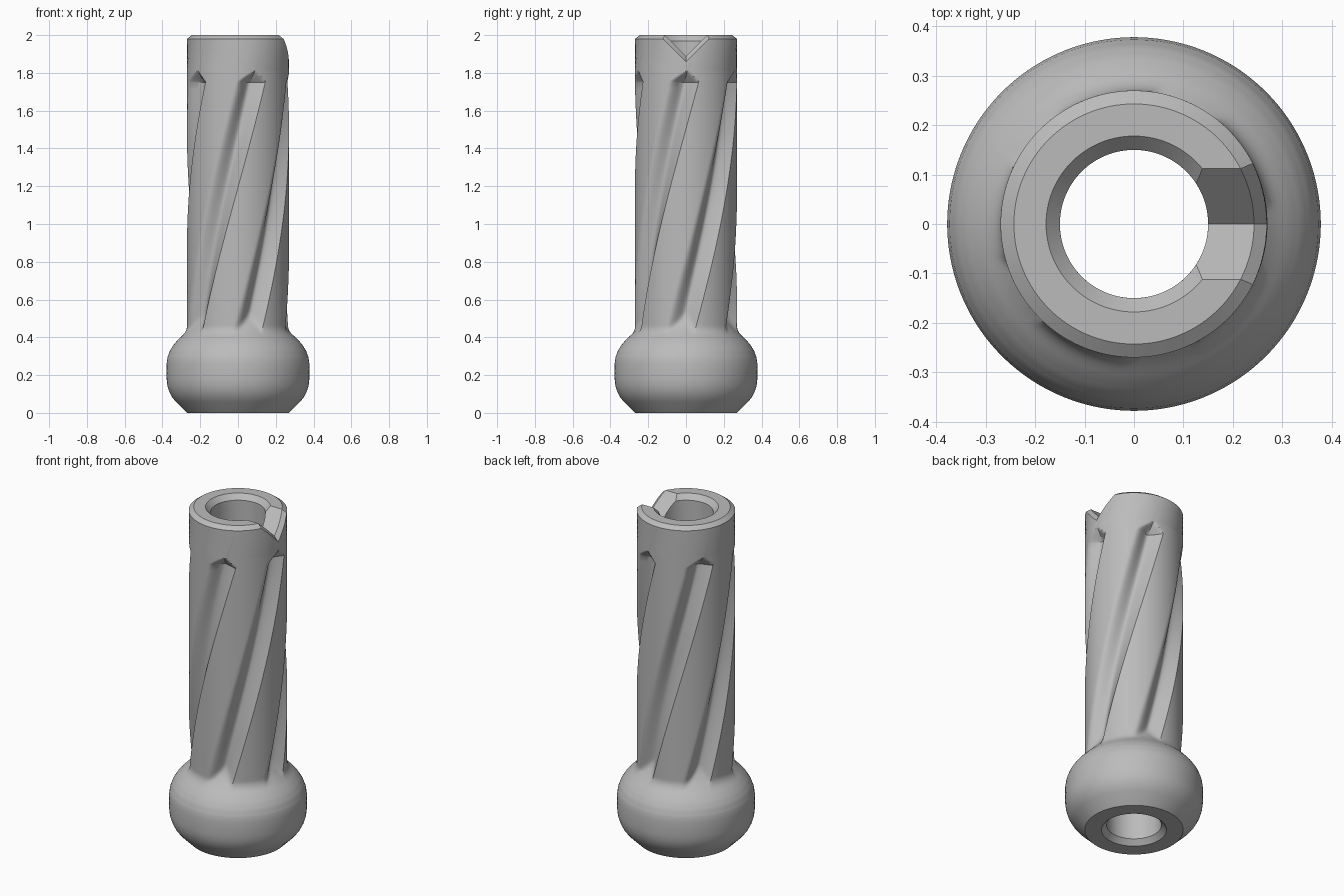
import bpy, bmesh, math

cube = bpy.data.objects.get("Cube")
if cube:
    bpy.data.objects.remove(cube)

COLS, FLUTES = 180, 5
SHAFT_R, BORE_R, DEPTH = 0.27, 0.15, 0.055
END_LOW, END_TIP = 1.75, 1.812      # where each flute runs out
TWIST = math.radians(58)            # per unit of height

# Rounded collar outline (radius, height)
COLLAR = [(0.27, 0), (0.33, 0.06), (0.35, 0.085), (0.365, 0.115), (0.374, 0.145),
          (0.378, 0.18), (0.378, 0.26), (0.373, 0.295), (0.36, 0.33), (0.34, 0.362),
          (0.315, 0.39), (0.285, 0.418), (0.255, 0.45), (0.225, 0.49), (0.19, 0.54)]


def collar_radius(z):
    for (r0, z0), (r1, z1) in zip(COLLAR, COLLAR[1:]):
        if z <= z1:
            return r0 + (r1 - r0) * (z - z0) / (z1 - z0)
    return 0


def smooth_max(a, b, k=0.025):
    h = max(k - abs(a - b), 0) / k
    return max(a, b) + h * h * k / 4


def shaft_radius(deg, z):
    """Shaft with flutes: soft trailing edge, crisp leading edge, sloped run-out."""
    step = 360 / FLUTES
    a = (deg + step / 2) % step - step / 2
    t = a / 18 if a < 0 else a / 16
    if abs(t) >= 1 or z > END_TIP:
        return SHAFT_R
    cut = DEPTH * (0.5 + 0.5 * math.cos(math.pi * t) if t < 0 else 1 - t ** 1.6)
    if z > END_LOW:
        tip = (END_TIP - END_LOW) * (1 - abs(t))
        cut *= max(0, 1 - (z - END_LOW) / tip)
    return SHAFT_R - cut


def outer_radius(deg, z):
    c = collar_radius(z)
    if z < 0.3:
        return c
    return smooth_max(shaft_radius(deg, z), c)


def spread(a, b, n):
    return [a + (b - a) * i / n for i in range(n)]


def make_object(name, bm):
    bmesh.ops.recalc_face_normals(bm, faces=bm.faces)
    mesh = bpy.data.meshes.new(name)
    bm.to_mesh(mesh)
    bm.free()
    obj = bpy.data.objects.new(name, mesh)
    bpy.context.collection.objects.link(obj)
    return obj


# Rows around the closed wall: outside upward, then bore downward
outside = ([z for r, z in COLLAR if z < 0.3] + spread(0.3, 0.56, 26)
           + spread(0.56, END_LOW, 32) + spread(END_LOW, END_TIP, 10) + [END_TIP, 1.98])
rows = [(z, None) for z in outside]
rows += [(2, 0.243), (2, 0.178)]
rows += [(z, BORE_R) for z in spread(1.97, 0.03, 40)] + [(0.03, BORE_R), (0, 0.178)]

bm = bmesh.new()
rings = []
for z, fixed in rows:
    ring = []
    for i in range(COLS):
        deg = i * 360 / COLS
        r = fixed or outer_radius(deg, z)
        a = math.radians(deg) + TWIST * (z - 1.78)
        ring.append(bm.verts.new((r * math.cos(a), r * math.sin(a), z)))
    rings.append(ring)
for k, low in enumerate(rings):
    high = rings[(k + 1) % len(rings)]
    for i in range(COLS):
        j = (i + 1) % COLS
        bm.faces.new((low[i], low[j], high[j], high[i]))
body = make_object("fluted_sleeve", bm)

# V notch cutter on the left side, flaring at the outer rim
bm = bmesh.new()
SPAN = 12
sections = []
for r, w in ((0.11, 0.132), (0.243, 0.132), (0.27, 0.162), (0.31, 0.206)):
    if r < 0.2:
        r = max(r, w + 0.001)
    floor, lid = [], []
    for i in range(SPAN + 1):
        t = 2 * i / SPAN - 1
        y = t * w
        x = math.sqrt(r * r - y * y) if r > 0.2 else 0.09
        floor.append(bm.verts.new((x, y, 2.02 - w * (1 - abs(t)))))
        lid.append(bm.verts.new((x, y, 2.1)))
    sections.append(floor + lid[::-1])
for a, b in zip(sections, sections[1:]):
    for i in range(len(a)):
        j = (i + 1) % len(a)
        bm.faces.new((a[i], a[j], b[j], b[i]))
for s in (sections[0], sections[-1]):
    for i in range(SPAN):
        n = len(s) - 1
        bm.faces.new((s[i], s[i + 1], s[n - i - 1], s[n - i]))
cutter = make_object("notch_cutter", bm)
cutter.hide_render = True

bpy.context.view_layer.objects.active = body
body.select_set(True)
notch = body.modifiers.new("notch", 'BOOLEAN')
notch.operation = 'DIFFERENCE'
notch.solver = 'EXACT'
notch.object = cutter
bpy.ops.object.modifier_apply(modifier=notch.name)
bpy.data.objects.remove(cutter)

# Plain grey material
grey = bpy.data.materials.new("plain_grey")
grey.use_nodes = True
colour = (0.5, 0.5, 0.5, 1)
grey.diffuse_color = colour
grey.node_tree.nodes["Principled BSDF"].inputs["Base Color"].default_value = colour
body.data.materials.clear()
body.data.materials.append(grey)
bpy.ops.object.shade_smooth_by_angle(angle=math.radians(28))
